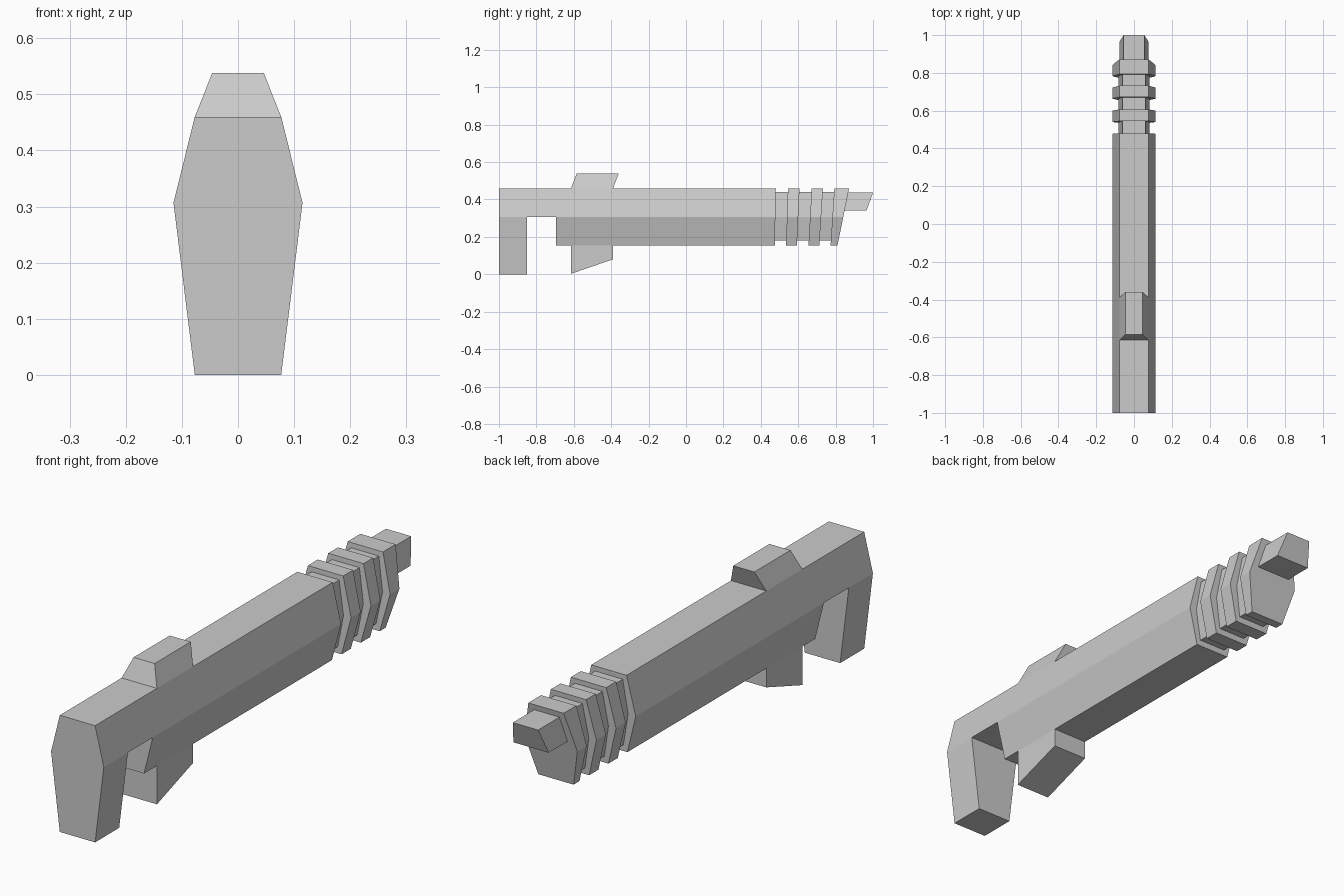
import bpy, bmesh

if "Cube" in bpy.data.objects:
    bpy.data.objects.remove(bpy.data.objects["Cube"])

TOP, MID, BOT = (0.46, 0.077), (0.307, 0.115), (0.155, 0.077)   # (z, half width)


def finish(name, bm):
    bmesh.ops.recalc_face_normals(bm, faces=bm.faces[:])
    mesh = bpy.data.meshes.new(name)
    bm.to_mesh(mesh)
    bm.free()
    obj = bpy.data.objects.new(name, mesh)
    bpy.context.collection.objects.link(obj)
    return obj


def block(bm, low, high, y_low, y_high):
    """Tapered block between two levels, each (z, half width), with (back, front) y."""
    v = []
    for (z, w), (a, b) in ((low, y_low), (high, y_high)):
        v += [bm.verts.new(p) for p in ((-w, a, z), (w, a, z), (w, b, z), (-w, b, z))]
    for f in ((0, 1, 2, 3), (4, 5, 6, 7), (0, 1, 5, 4),
              (1, 2, 6, 5), (2, 3, 7, 6), (3, 0, 4, 7)):
        bm.faces.new([v[i] for i in f])


def solid(name, blocks):
    """Weld touching blocks and remove the walls they share."""
    bm = bmesh.new()
    for b in blocks:
        block(bm, *b)
    bmesh.ops.remove_doubles(bm, verts=bm.verts[:], dist=1e-4)
    groups = {}
    for f in bm.faces:
        groups.setdefault(frozenset(v.index for v in f.verts), []).append(f)
    shared = [f for g in groups.values() if len(g) > 1 for f in g]
    if shared:
        bmesh.ops.delete(bm, geom=shared, context='FACES')
    return finish(name, bm)


def hex_ring(bm, y_bot, y_top, core):
    """Six-sided section on a leaning plane; core gives the smaller groove section."""
    t, m, b = ((0.44, 0.06), (0.307, 0.082), (0.18, 0.06)) if core else (TOP, MID, BOT)
    pts = [(-t[1], t[0]), (t[1], t[0]), (m[1], m[0]),
           (b[1], b[0]), (-b[1], b[0]), (-m[1], m[0])]
    lean = (y_top - y_bot) / (TOP[0] - BOT[0])
    return [bm.verts.new((x, y_bot + lean * (z - BOT[0]), z)) for x, z in pts]


# Receiver with rear grip and the notch behind the lower body
END_B, END_M, END_T = 0.475, 0.4775, 0.48
solid("receiver_and_grip", [
    (MID, TOP, (-1, -0.85), (-1, -0.85)),
    (MID, TOP, (-0.85, -0.695), (-0.85, -0.695)),
    (MID, TOP, (-0.695, END_M), (-0.695, END_T)),
    (BOT, MID, (-0.695, END_B), (-0.695, END_M)),
    ((0, 0.077), MID, (-1, -0.85), (-1, -0.85)),
])

# Ribbed barrel: alternating core and rib sections, leaning more toward the tip
bm = bmesh.new()
cuts = [(END_B, END_T), (0.535, 0.545), (0.593, 0.607), (0.655, 0.672),
        (0.713, 0.732), (0.773, 0.793)]
rings = [hex_ring(bm, *cuts[0], True)]
for i, cut in enumerate(cuts[1:]):
    to_rib = i % 2 == 0
    rings += [hex_ring(bm, *cut, to_rib), hex_ring(bm, *cut, not to_rib)]
rings.append(hex_ring(bm, 0.81, 0.872, False))
for r, s in zip(rings, rings[1:]):
    for k in range(6):
        n = (k + 1) % 6
        bm.faces.new((r[k], r[n], s[n], s[k]))
bm.faces.new(rings[-1])
finish("ribbed_barrel", bm)

# Muzzle block
solid("muzzle", [((0.34, 0.077), (0.437, 0.055), (0.845, 0.965), (0.866, 1.0))])

# Top sight
solid("sight", [(TOP, (0.538, 0.046), (-0.615, -0.39), (-0.585, -0.36))])

# Magazine with a slanted underside
mag = solid("magazine", [((0.003, 0.077), BOT, (-0.615, -0.39), (-0.615, -0.39))])
for v in mag.data.vertices:
    if v.co.z < 0.1 and v.co.y > -0.5:
        v.co.z = 0.08
